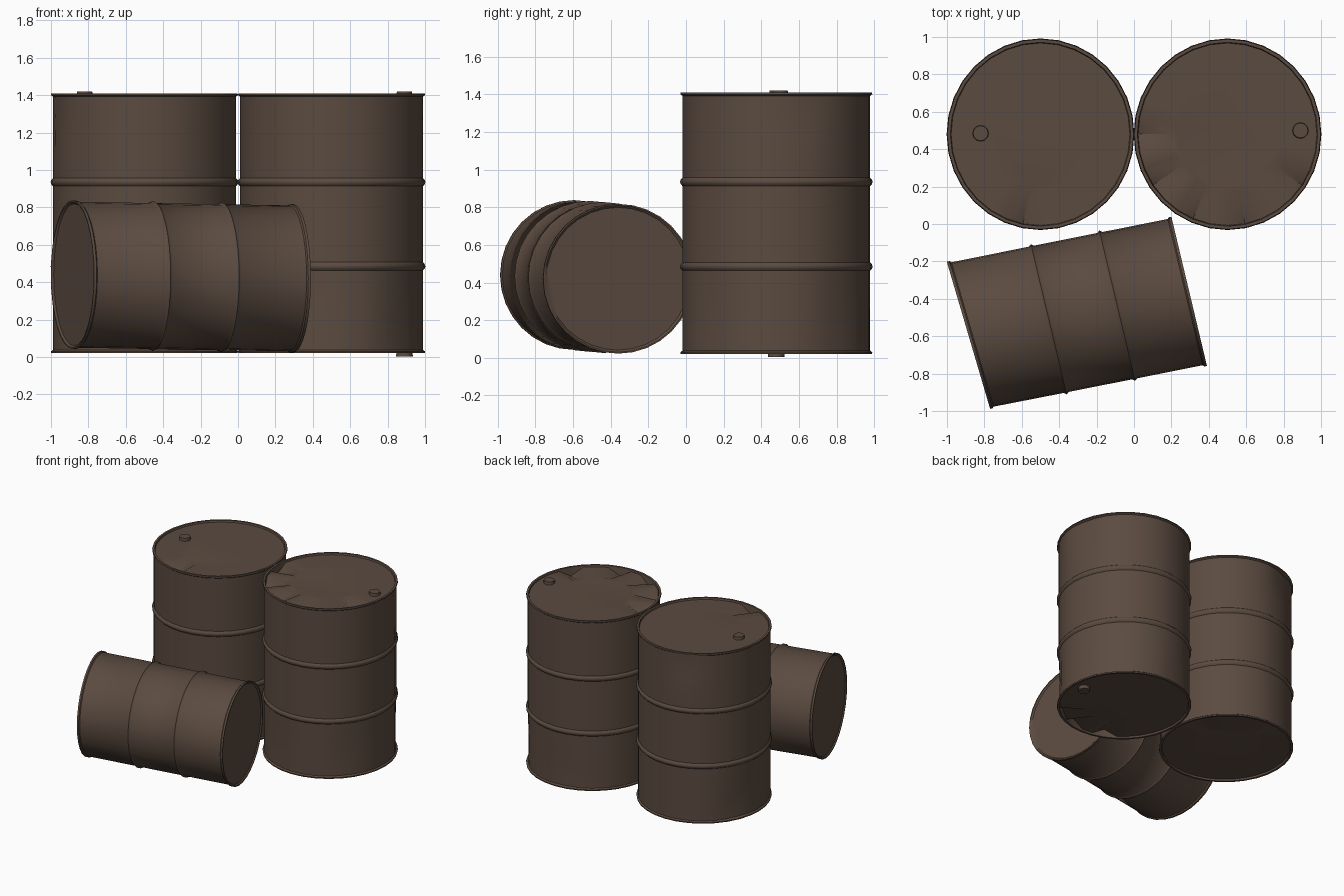
import bpy, bmesh, math
from mathutils import Vector

if "Cube" in bpy.data.objects:
    bpy.data.objects.remove(bpy.data.objects["Cube"])

SEG = 32
rust = bpy.data.materials.new("dark rusty brown")
rust.diffuse_color = (0.105, 0.070, 0.051, 1)
rust.use_nodes = True
rust.node_tree.nodes["Principled BSDF"].inputs["Base Color"].default_value = rust.diffuse_color


def finish(name, bm, angle=40):
    bmesh.ops.recalc_face_normals(bm, faces=bm.faces)
    me = bpy.data.meshes.new(name)
    bm.to_mesh(me)
    bm.free()
    me.materials.append(rust)
    ob = bpy.data.objects.new(name, me)
    bpy.context.collection.objects.link(ob)
    bpy.ops.object.select_all(action='DESELECT')
    ob.select_set(True)
    bpy.context.view_layer.objects.active = ob
    bpy.ops.object.shade_smooth_by_angle(angle=math.radians(angle))
    return ob


def loft(bm, rings):
    """Skin a list of point rings and close both ends."""
    vr = [[bm.verts.new(p) for p in ring] for ring in rings]
    for a, b in zip(vr, vr[1:]):
        for i in range(SEG):
            j = (i + 1) % SEG
            bm.faces.new((a[i], a[j], b[j], b[i]))
    bm.faces.new(vr[0])
    bm.faces.new(vr[-1])


def gap(a, b):
    return abs((a - b + 180) % 360 - 180)


# profile of an upright drum: (radius, height), bottom lid to top lid
def ridge(z):
    return [(0.489, z - 0.022), (0.498, z - 0.012), (0.502, z), (0.498, z + 0.012), (0.489, z + 0.022)]


PROFILE = ([(0.28, 0.034), (0.478, 0.034), (0.482, 0.02), (0.498, 0.02), (0.50, 0.03), (0.489, 0.038),
            (0.489, 0.12), (0.489, 0.22), (0.489, 0.34)] + ridge(0.485) +
           [(0.489, 0.6), (0.489, 0.71), (0.489, 0.82)] + ridge(0.935) +
           [(0.489, 1.08), (0.489, 1.2), (0.489, 1.3), (0.489, 1.392), (0.50, 1.4), (0.498, 1.41),
            (0.482, 1.41), (0.478, 1.397), (0.29, 1.397)])


def upright(name, cx, cy, lid_dents, foot_dents, side_dents):
    bm = bmesh.new()
    step = 360 / SEG
    rings = []
    n = len(PROFILE)
    for k, (r, z) in enumerate(PROFILE):
        ring = []
        for i in range(SEG):
            a = i * step
            rr, zz = r, z
            # lid edges pushed inwards
            if k == n - 2 and any(gap(a, d) <= step / 2 for d in lid_dents):
                zz -= 0.06
            if k == 1 and any(gap(a, d) <= step / 2 for d in foot_dents):
                zz += 0.05
            # shallow dents in the side wall
            if 5 <= k <= n - 6:
                for da, dz, w, h, depth in side_dents:
                    rr -= depth * max(0, 1 - gap(a, da) / w) * max(0, 1 - abs(z - dz) / h)
            t = math.radians(a)
            ring.append((cx + rr * math.cos(t), cy + 1.02 * rr * math.sin(t), zz))
        rings.append(ring)
    loft(bm, rings)
    return finish(name, bm)


def bung(name, x, y, z0, z1, r=0.045):
    bm = bmesh.new()
    ret = bmesh.ops.create_cone(bm, cap_ends=True, segments=12, radius1=r, radius2=r * 0.9, depth=z1 - z0)
    bmesh.ops.translate(bm, verts=ret["verts"], vec=(x, y, (z0 + z1) / 2))
    finish(name, bm, 30)


# standing drums
upright("left_drum", -0.5, 0.48, [260], [100, 20],
        [(110, 1.33, 16, 0.2, 0.03), (155, 0.15, 18, 0.25, 0.02), (200, 1.3, 14, 0.2, 0.012)])
upright("right_drum", 0.5, 0.48, [175, 217, 253, 278, 326], [250, 280, 300],
        [(16, 1.3, 16, 0.2, 0.015), (-41, 0.2, 16, 0.3, 0.015), (40, 0.2, 16, 0.3, 0.015),
         (250, 0.2, 14, 0.25, 0.012), (100, 0.15, 15, 0.25, 0.012)])
bung("left_drum_bung", -0.82, 0.485, 1.38, 1.42)
bung("right_drum_bung", 0.89, 0.5, 1.38, 1.42)
bung("right_drum_foot_bung", 0.89, 0.48, 0.003, 0.045)

# drum lying on its side, slightly skewed at its left end
A, B = Vector((-0.885, -0.595, 0.44)), Vector((0.295, -0.36, 0.42))
STATIONS = [(0.008, 0.385), (0.0, 0.396), (0.0, 0.404), (0.012, 0.404), (0.018, 0.396),
            (0.352, 0.396), (0.364, 0.407), (0.376, 0.396),
            (0.662, 0.396), (0.674, 0.407), (0.686, 0.396),
            (0.982, 0.396), (0.988, 0.404), (1.0, 0.404), (1.0, 0.396), (0.992, 0.385)]
bm = bmesh.new()
rings = []
for t, r in STATIONS:
    yaw = math.radians(13.4 + 3 * max(0, 1 - t / 0.364))
    side = Vector((math.sin(yaw), -math.cos(yaw), 0)) * 1.015
    c = A.lerp(B, t)
    rings.append([c + side * (r * math.cos(2 * math.pi * i / SEG)) +
                  Vector((0, 0, r * 0.985 * math.sin(2 * math.pi * i / SEG))) for i in range(SEG)])
loft(bm, rings)
finish("lying_drum", bm)
